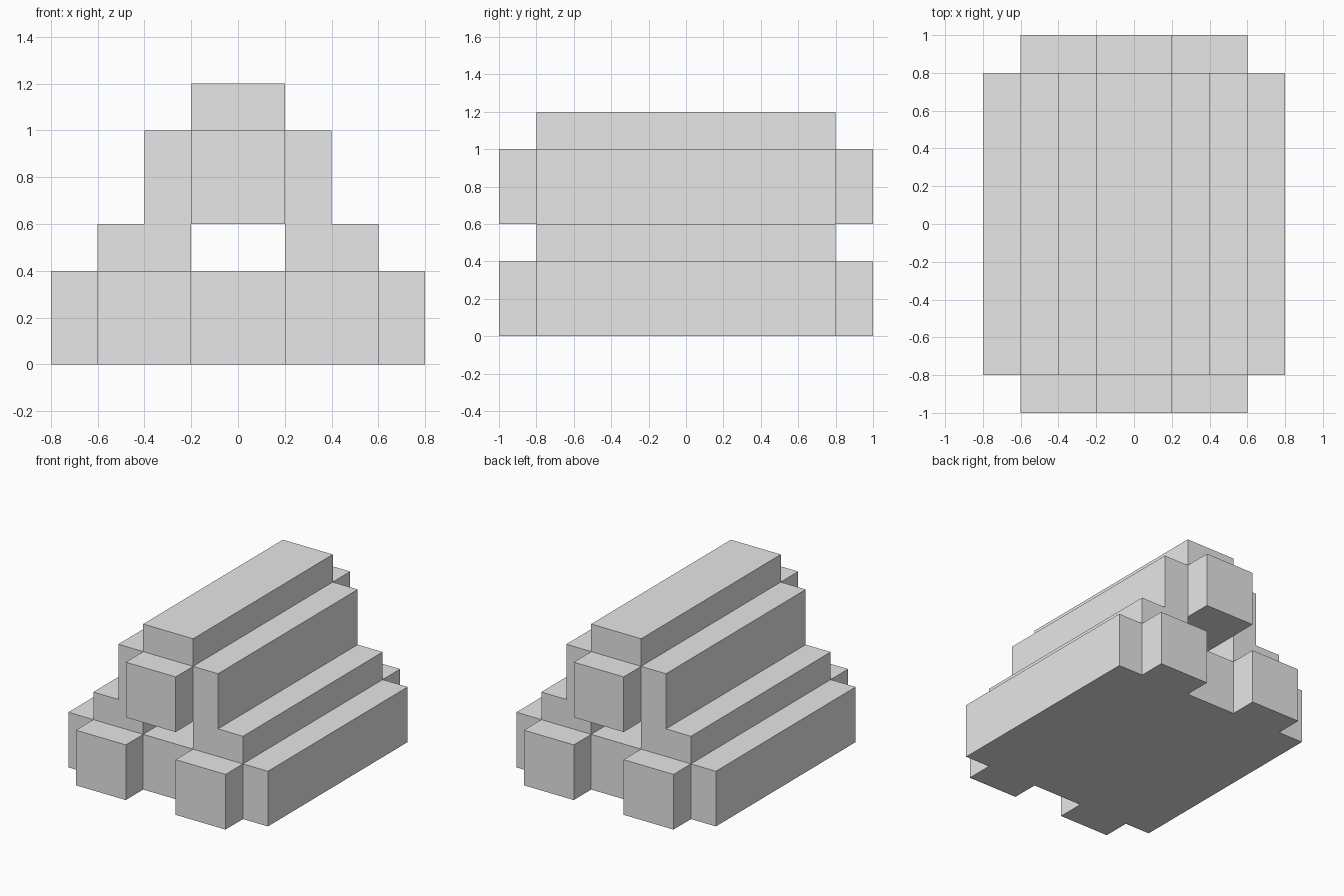
import bpy
import bmesh

cube = bpy.data.objects.get("Cube")
if cube:
    bpy.data.objects.remove(cube, do_unlink=True)

grey = bpy.data.materials.new("light_grey")
grey.use_nodes = True
colour = (0.8, 0.8, 0.8, 1)
grey.diffuse_color = colour
grey.node_tree.nodes["Principled BSDF"].inputs["Base Color"].default_value = colour


def make_object(name, bm):
    bmesh.ops.recalc_face_normals(bm, faces=bm.faces)
    mesh = bpy.data.meshes.new(name)
    bm.to_mesh(mesh)
    bm.free()
    mesh.materials.append(grey)
    obj = bpy.data.objects.new(name, mesh)
    bpy.context.collection.objects.link(obj)
    return obj


def extrude_profile(points, y0, y1):
    """Extrude a closed x-z outline along y."""
    bm = bmesh.new()
    face = bm.faces.new([bm.verts.new((x, y0, z)) for x, z in points])
    grown = bmesh.ops.extrude_face_region(bm, geom=[face], use_keep_orig=True)
    verts = [g for g in grown["geom"] if isinstance(g, bmesh.types.BMVert)]
    bmesh.ops.translate(bm, vec=(0, y1 - y0, 0), verts=verts)
    return bm


# Stepped bark of the stacked logs: half outline with the gap, mirrored
half = [(0, 0), (.8, 0), (.8, .4), (.6, .4), (.6, .6), (.4, .6), (.4, 1),
        (.2, 1), (.2, 1.2), (0, 1.2), (0, .6), (.2, .6), (.2, .4), (0, .4)]
bm = extrude_profile(half, -.8, .8)
seam = [f for f in bm.faces if all(abs(v.co.x) < 1e-5 for v in f.verts)]
bmesh.ops.delete(bm, geom=seam, context="FACES_ONLY")
pile = make_object("log_pile_bark", bm)
mirror = pile.modifiers.new("Mirror", "MIRROR")
mirror.use_clip = True

# Square log cores projecting at the front and back
for log, x, z in (("left_log", .4, 0), ("right_log", -.4, 0), ("top_log", 0, .6)):
    outline = [(x - .2, z), (x + .2, z), (x + .2, z + .4), (x - .2, z + .4)]
    for end, side in (("front", -1), ("back", 1)):
        bm = extrude_profile(outline, .8 * side, side)
        hidden = [f for f in bm.faces
                  if all(abs(v.co.y - .8 * side) < 1e-5 for v in f.verts)]
        bmesh.ops.recalc_face_normals(bm, faces=bm.faces)
        bmesh.ops.delete(bm, geom=hidden, context="FACES_ONLY")
        make_object(f"{log}_{end}_end", bm)
